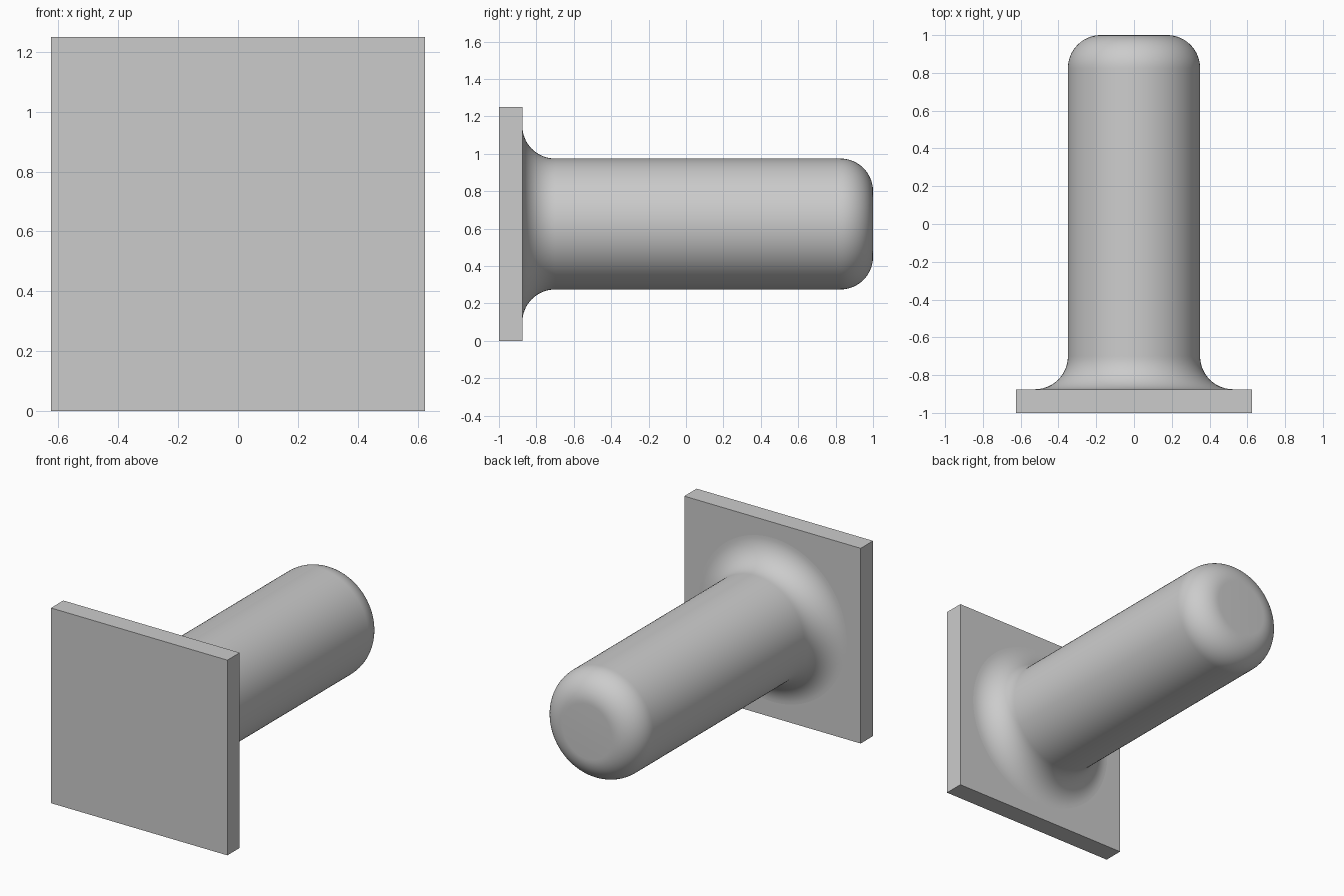
import bpy, bmesh
from math import sin, cos, pi, radians
from mathutils import Vector, Matrix

cube = bpy.data.objects.get("Cube")
if cube:
    bpy.data.objects.remove(cube, do_unlink=True)

SIZE, THICK = 1.25, 0.125      # square plate
RADIUS, ROUND = 0.35, 0.175    # shaft radius, fillet and end rounding
CENTER = SIZE / 2
FACE = -1 + THICK              # back face of the plate
ARC, SIDES = 16, 96

grey = bpy.data.materials.new("plain_grey")
grey.use_nodes = True
color = (0.6, 0.6, 0.6, 1)
grey.diffuse_color = color
grey.node_tree.nodes["Principled BSDF"].inputs["Base Color"].default_value = color


def add_object(name, bm):
    bmesh.ops.recalc_face_normals(bm, faces=bm.faces)
    mesh = bpy.data.meshes.new(name)
    bm.to_mesh(mesh)
    bm.free()
    mesh.materials.append(grey)
    obj = bpy.data.objects.new(name, mesh)
    bpy.context.collection.objects.link(obj)
    return obj


# Square mounting plate
bm = bmesh.new()
bmesh.ops.create_cube(bm, size=1, matrix=Matrix.Translation((0, -1 + THICK / 2, CENTER))
                      @ Matrix.Diagonal((SIZE, THICK, SIZE, 1)))
add_object("mounting_plate", bm)

# Round shaft: flared fillet at the plate, rounded free end
angles = [i / ARC * pi / 2 for i in range(ARC + 1)]
profile = [(RADIUS + ROUND * (1 - sin(a)), FACE + ROUND * (1 - cos(a))) for a in angles]
profile += [(RADIUS - ROUND * (1 - cos(a)), 1 - ROUND * (1 - sin(a))) for a in angles]

bm = bmesh.new()
verts = [bm.verts.new((r, y, CENTER)) for r, y in profile]
edges = [bm.edges.new(pair) for pair in zip(verts, verts[1:])]
bmesh.ops.spin(bm, geom=verts + edges, cent=(0, 0, CENTER), axis=(0, 1, 0),
               angle=2 * pi, steps=SIDES, use_merge=True)
bmesh.ops.remove_doubles(bm, verts=bm.verts, dist=0.0001)

# Flat cap on the free end
rim = [e for e in bm.edges if e.is_boundary and e.verts[0].co.y > 0]
bmesh.ops.contextual_create(bm, geom=rim)
shaft = add_object("shaft", bm)

bpy.ops.object.select_all(action="DESELECT")
shaft.select_set(True)
bpy.context.view_layer.objects.active = shaft
bpy.ops.object.shade_smooth_by_angle(angle=radians(30))
